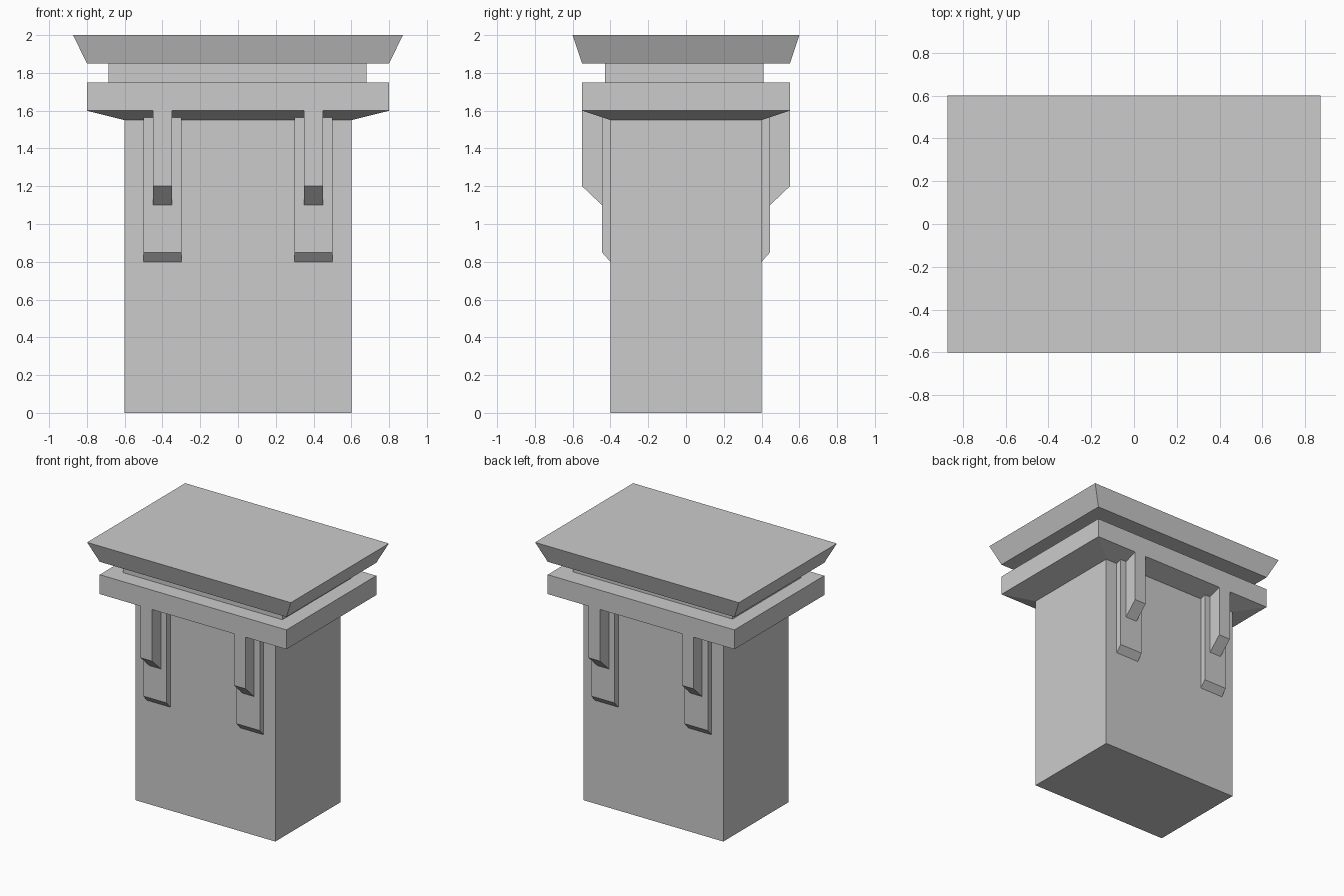
import bpy, bmesh

if "Cube" in bpy.data.objects:
    bpy.data.objects.remove(bpy.data.objects["Cube"])


def finish(name, bm):
    bmesh.ops.recalc_face_normals(bm, faces=bm.faces)
    mesh = bpy.data.meshes.new(name)
    bm.to_mesh(mesh)
    bm.free()
    obj = bpy.data.objects.new(name, mesh)
    bpy.context.collection.objects.link(obj)
    return obj


def loft(name, levels, center=(0, 0)):
    """Stack of rectangles (half x, half y, z), bridged and capped."""
    bm = bmesh.new()
    cx, cy = center
    rings = [[bm.verts.new((cx + sx * hx, cy + sy * hy, z))
              for sx, sy in ((-1, -1), (1, -1), (1, 1), (-1, 1))]
             for hx, hy, z in levels]
    for low, high in zip(rings, rings[1:]):
        for i in range(4):
            j = (i + 1) % 4
            bm.faces.new((low[i], low[j], high[j], high[i]))
    bm.faces.new(rings[0][::-1])
    bm.faces.new(rings[-1])
    return finish(name, bm)


def bracket(name, x0, x1, profile):
    """Extrude a (y, z) side profile along x, mirrored left/right and front/back."""
    bm = bmesh.new()
    face = bm.faces.new([bm.verts.new((x0, y, z)) for y, z in profile])
    ext = bmesh.ops.extrude_face_region(bm, geom=[face])
    verts = [v for v in ext["geom"] if isinstance(v, bmesh.types.BMVert)]
    bmesh.ops.translate(bm, verts=verts, vec=(x1 - x0, 0, 0))
    obj = finish(name, bm)
    mod = obj.modifiers.new("mirror", 'MIRROR')
    mod.use_axis = (True, True, False)
    mod.use_mirror_merge = False


# Shaft with flared ledge
loft("pillar_shaft", [(0.6, 0.4, 0), (0.6, 0.4, 1.55),
                      (0.8, 0.55, 1.6), (0.8, 0.55, 1.75)])

# Recessed neck, very slightly off centre
loft("neck", [(0.683, 0.419, 1.75), (0.683, 0.419, 1.85)], (-0.003, -0.009))

# Flared cap
loft("cap", [(0.8, 0.55, 1.85), (0.873, 0.6, 2.0)])

# Wide backing plates and narrow protruding corbels
bracket("backing_plate", 0.3, 0.5,
        [(-0.4, 0.8), (-0.445, 0.85), (-0.445, 1.59), (-0.4, 1.59)])
bracket("corbel", 0.35, 0.45,
        [(-0.445, 1.1), (-0.55, 1.2), (-0.55, 1.6), (-0.445, 1.6)])
